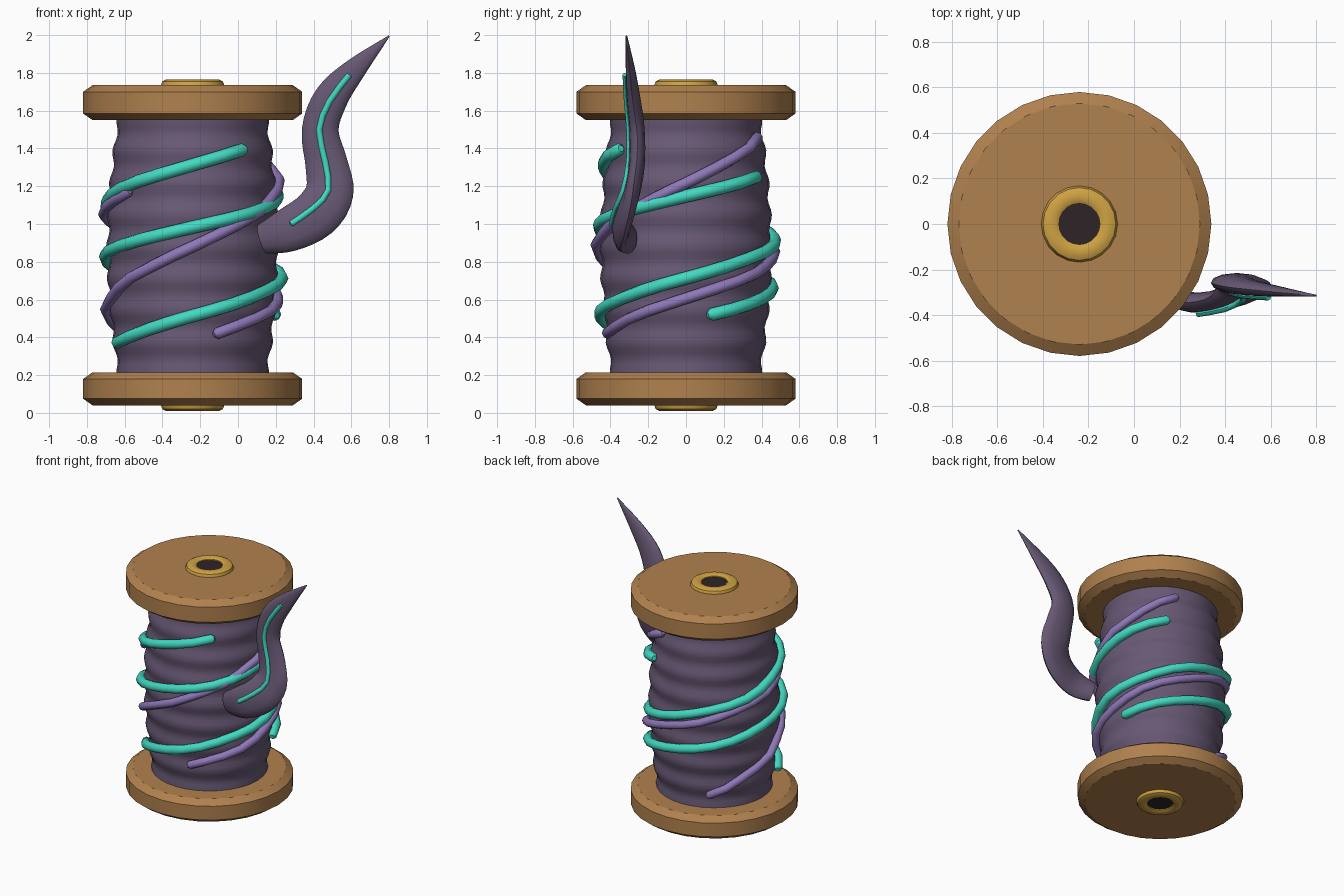
import bpy, bmesh, math
from mathutils import Vector

if "Cube" in bpy.data.objects:
    bpy.data.objects.remove(bpy.data.objects["Cube"])

CX = -0.24  # spool axis


def material(name, rgb):
    m = bpy.data.materials.new(name)
    lin = [((c / 255 + 0.055) / 1.055) ** 2.4 for c in rgb]
    m.diffuse_color = (*lin, 1)
    m.use_nodes = True
    m.node_tree.nodes["Principled BSDF"].inputs["Base Color"].default_value = m.diffuse_color
    return m


WOOD = material("wood", (176, 129, 78))
GOLD = material("gold", (208, 163, 68))
DARK = material("dark_hole", (46, 36, 40))
THREAD = material("dark_thread", (103, 88, 116))
TEAL = material("teal", (66, 217, 193))
PURPLE = material("light_purple", (143, 120, 184))


def finish(bm, name, mat, angle=35):
    bmesh.ops.recalc_face_normals(bm, faces=bm.faces)
    me = bpy.data.meshes.new(name)
    bm.to_mesh(me)
    bm.free()
    me.materials.append(mat)
    ob = bpy.data.objects.new(name, me)
    bpy.context.collection.objects.link(ob)
    bpy.ops.object.select_all(action='DESELECT')
    ob.select_set(True)
    bpy.context.view_layer.objects.active = ob
    bpy.ops.object.shade_smooth_by_angle(angle=math.radians(angle))
    return ob


def bridge(bm, rings, closed=False):
    n = len(rings[0])
    for a, b in zip(rings, rings[1:]):
        for i in range(n):
            j = (i + 1) % n
            bm.faces.new((a[i], a[j], b[j], b[i]))
    if not closed:
        bm.faces.new(rings[0][::-1])
        bm.faces.new(rings[-1])


def lathe(name, mat, profile, sides, closed=False):
    bm = bmesh.new()
    rings = [[bm.verts.new((CX + r * math.cos(2 * math.pi * i / sides),
                            r * math.sin(2 * math.pi * i / sides), z))
              for i in range(sides)] for r, z in profile]
    if closed:
        rings.append(rings[0])
    bridge(bm, rings, closed)
    return finish(bm, name, mat)


def sweep(name, mat, pts, halves, normal, sides=8, angle=50):
    """Elliptical tube; halves gives (side, normal) half sizes per point."""
    bm = bmesh.new()
    rings = []
    for k, p in enumerate(pts):
        t = (pts[min(k + 1, len(pts) - 1)] - pts[max(k - 1, 0)]).normalized()
        n = normal(p)
        n = (n - t * n.dot(t)).normalized()
        s = t.cross(n)
        a, b = halves[k]
        rings.append([bm.verts.new(p + s * a * math.cos(2 * math.pi * i / sides)
                                   + n * b * math.sin(2 * math.pi * i / sides))
                      for i in range(sides)])
    bridge(bm, rings)
    return finish(bm, name, mat, angle)


def smooth_path(rows, steps=4):
    """Catmull-Rom interpolation of rows of numbers."""
    out = []
    for k in range(len(rows) - 1):
        p0, p1 = rows[max(k - 1, 0)], rows[k]
        p2, p3 = rows[k + 1], rows[min(k + 2, len(rows) - 1)]
        for s in range(steps):
            t = s / steps
            out.append([0.5 * (2 * b + (c - a) * t + (2 * a - 5 * b + 4 * c - d) * t * t
                               + (3 * b - a - 3 * c + d) * t ** 3)
                        for a, b, c, d in zip(p0, p1, p2, p3)])
    out.append(list(rows[-1]))
    return out


# Wooden end discs
for name, z0, z1 in (("bottom_disc", 0.04, 0.215), ("top_disc", 1.55, 1.735)):
    lathe(name, WOOD, [(0.53, z0), (0.58, z0 + 0.035), (0.58, z1 - 0.035), (0.53, z1)], 28)

# Gold bushings with dark holes
for name, z, d in (("bottom", 0.04, -1), ("top", 1.735, 1)):
    lathe(name + "_bushing", GOLD,
          [(0.09, z - d * 0.02), (0.09, z + d * 0.02), (0.105, z + d * 0.03),
           (0.14, z + d * 0.03), (0.16, z + d * 0.02), (0.168, z), (0.168, z - d * 0.02)],
          20, closed=True)
    lathe(name + "_hole", DARK, [(0.092, z - d * 0.01), (0.092, z + d * 0.012)], 20)


# Rippled thread winding
def body_radius(z):
    t = (z - 0.2) / 1.36
    return 0.395 + 0.055 * math.sin(math.pi * t) + 0.009 * math.cos(2 * math.pi * (z - 0.2) / 0.17)


lathe("thread_winding", THREAD,
      [(body_radius(0.2 + 1.36 * i / 48), 0.2 + 1.36 * i / 48) for i in range(49)], 32)

# Loose strands spiralling round the winding: start angle, height, end angle, height
STRANDS = (("teal_strand_long", TEAL, 0.034, -65, 0.37, 397, 1.395),
           ("teal_strand_short", TEAL, 0.034, 107, 0.52, 506, 1.25),
           ("purple_strand_low", PURPLE, 0.03, 17, 0.42, 311, 1.17),
           ("purple_strand_high", PURPLE, 0.03, -150, 0.32, 155, 1.46))
for name, mat, rad, a0, z0, a1, z1 in STRANDS:
    count = int((a1 - a0) / 15)
    pts = []
    for i in range(count + 1):
        t = i / count
        a, z = math.radians(a0 + (a1 - a0) * t), z0 + (z1 - z0) * t
        r = body_radius(z) + 0.018
        pts.append(Vector((CX + r * math.sin(a), -r * math.cos(a), z)))
    # short tapered end caps
    d0, d1 = (pts[0] - pts[1]).normalized(), (pts[-1] - pts[-2]).normalized()
    pts = [pts[0] + d0 * rad * 0.6] + pts + [pts[-1] + d1 * rad * 0.6]
    halves = [(rad, rad)] * len(pts)
    halves[0] = halves[-1] = (rad * 0.5, rad * 0.5)
    sweep(name, mat, pts, halves, lambda p: Vector((p.x - CX, p.y, 0)))

# Curling loose tail: x, y, z, half width, half depth
tail = smooth_path([
    (0.13, -0.30, 0.92, 0.08, 0.045),
    (0.26, -0.345, 0.965, 0.115, 0.045),
    (0.41, -0.325, 1.05, 0.13, 0.045),
    (0.485, -0.285, 1.17, 0.127, 0.043),
    (0.468, -0.26, 1.32, 0.112, 0.042),
    (0.435, -0.26, 1.50, 0.097, 0.041),
    (0.495, -0.278, 1.67, 0.09, 0.036),
    (0.62, -0.295, 1.82, 0.06, 0.024),
    (0.80, -0.315, 1.995, 0.004, 0.004)])
sweep("thread_tail", THREAD, [Vector(r[:3]) for r in tail], [r[3:] for r in tail],
      lambda p: Vector((0, -1, 0)), 12)

# Teal stripe along the front of the tail
stripe = smooth_path([
    (0.28, -0.395, 1.0), (0.40, -0.373, 1.085), (0.478, -0.332, 1.18), (0.462, -0.303, 1.33),
    (0.43, -0.302, 1.50), (0.485, -0.315, 1.65), (0.59, -0.322, 1.79)], 2)
sweep("tail_stripe", TEAL, [Vector(p) for p in stripe], [(0.016, 0.014)] * len(stripe),
      lambda p: Vector((0, -1, 0)))
